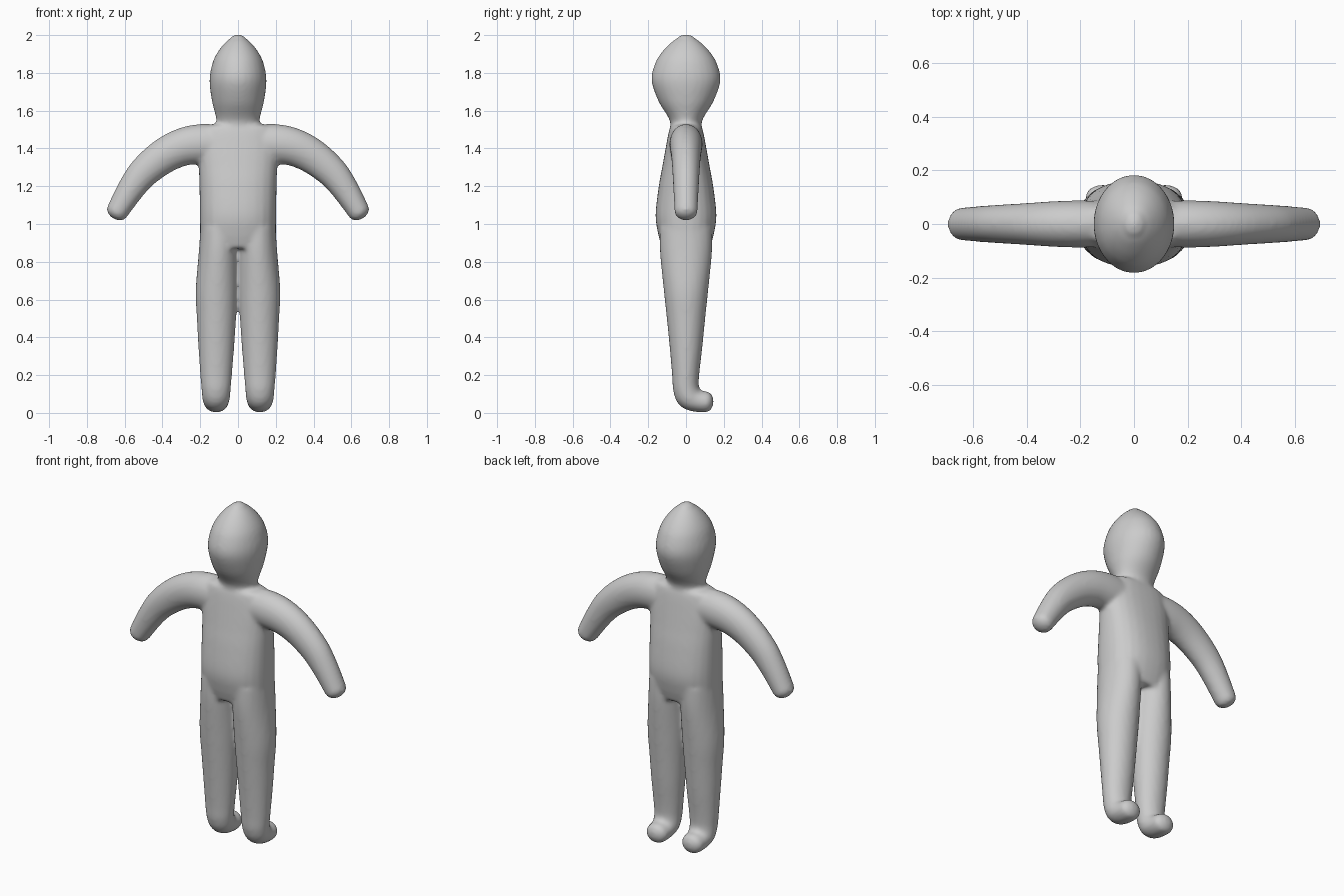
import bpy, bmesh
from math import sin, cos, pi, radians
from mathutils import Vector

if "Cube" in bpy.data.objects:
    bpy.data.objects.remove(bpy.data.objects["Cube"])

SEG = 28
bm = bmesh.new()


def spline(keys, steps=5):
    """Catmull-Rom through (x, y, z, side radius, other radius) stations."""
    k = [keys[0]] + keys + [keys[-1]]
    out = []
    for i in range(1, len(k) - 2):
        for j in range(steps):
            t = j / steps
            out.append([0.5 * (2 * b + (c - a) * t + (2 * a - 5 * b + 4 * c - d) * t * t
                               + (3 * b - a - 3 * c + d) * t ** 3)
                        for a, b, c, d in zip(k[i - 1], k[i], k[i + 1], k[i + 2])])
    return out + [list(keys[-1])]


def loft(keys, side, cap, power=2.0):
    """Closed tube along the stations with a rounded far end."""
    side = Vector(side)
    st = spline(keys)
    pts = [Vector(s[:3]) for s in st]
    rings = []
    for i, s in enumerate(st):
        t = (pts[min(i + 1, len(pts) - 1)] - pts[max(i - 1, 0)]).normalized()
        rings.append((pts[i], t, s[3], s[4]))
    p, t, a, b = rings[-1]
    for deg in (25, 50, 70, 84):
        r = radians(deg)
        rings.append((p + t * cap * sin(r), t, a * cos(r), b * cos(r)))
    loops = []
    for p, t, a, b in rings:
        v = t.cross(side).normalized()
        loop = []
        for k in range(SEG):
            c, s = cos(2 * pi * k / SEG), sin(2 * pi * k / SEG)
            n = (abs(c) ** power + abs(s) ** power) ** (-1 / power)
            loop.append(bm.verts.new(p + side * (a * c * n) + v * (b * s * n)))
        loops.append(loop)
    for l0, l1 in zip(loops, loops[1:]):
        for k in range(SEG):
            m = (k + 1) % SEG
            bm.faces.new((l0[k], l0[m], l1[m], l1[k]))
    bm.faces.new(loops[0][::-1])
    bm.faces.new(loops[-1])


# torso
loft([(0, 0, z, a, b) for z, a, b in [
    (0.87, .195, .125), (0.95, .2, .148), (1.05, .202, .161), (1.2, .204, .144),
    (1.3, .208, .126), (1.4, .215, .108), (1.47, .205, .095), (1.51, .19, .085)]],
    (1, 0, 0), 0.025, 2.4)

# neck and head
loft([(0, 0, z, a, b) for z, a, b in [
    (1.45, .125, .085), (1.53, .115, .083), (1.57, .118, .097), (1.65, .138, .146),
    (1.76, .151, .183), (1.85, .136, .164), (1.91, .108, .128), (1.96, .068, .08),
    (1.985, .038, .045)]], (1, 0, 0), 0.018)

for m in (1, -1):
    # arm, shoulder to hand
    loft([(m * x, 0, z, a, b) for x, z, a, b in [
        (.08, 1.42, .085, .105), (.2, 1.423, .088, .106), (.3, 1.405, .085, .1),
        (.4, 1.355, .078, .093), (.5, 1.272, .072, .083), (.57, 1.18, .067, .072),
        (.64, 1.065, .061, .059)]], (0, 1, 0), 0.042)
    # leg, hip to toe
    loft([(m * x, y, z, a, b) for x, y, z, a, b in [
        (.1, 0, .98, .1, .14), (.104, 0, .85, .104, .138), (.113, 0, .65, .111, .118),
        (.114, 0, .5, .104, .102), (.115, 0, .35, .095, .087), (.116, -.002, .2, .084, .072),
        (.116, .0, .13, .078, .069), (.116, .018, .085, .074, .069),
        (.116, .06, .063, .068, .059), (.116, .108, .058, .064, .056)]], (1, 0, 0), 0.038)

bmesh.ops.recalc_face_normals(bm, faces=bm.faces[:])
mesh = bpy.data.meshes.new("body")
bm.to_mesh(mesh)
bm.free()
body = bpy.data.objects.new("body", mesh)
bpy.context.collection.objects.link(body)

# fuse the parts into one soft skin
fuse = body.modifiers.new("fuse", 'REMESH')
fuse.mode = 'VOXEL'
fuse.voxel_size = 0.011
fuse.use_smooth_shade = True
soften = body.modifiers.new("soften", 'SMOOTH')
soften.factor = 0.5
soften.iterations = 8
